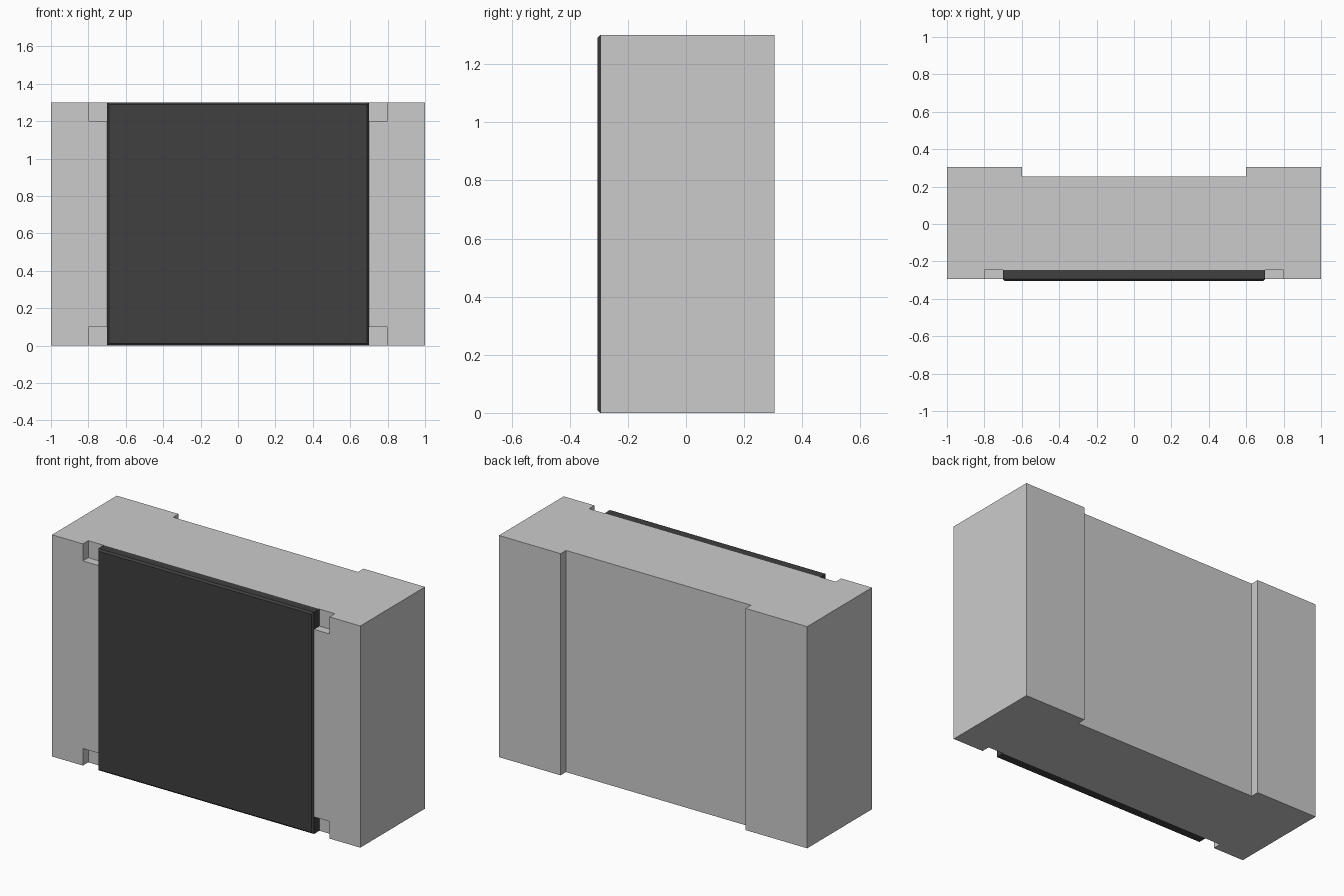
import bpy, bmesh

if "Cube" in bpy.data.objects:
    bpy.data.objects.remove(bpy.data.objects["Cube"])


def finish(name, bm):
    bmesh.ops.recalc_face_normals(bm, faces=bm.faces)
    mesh = bpy.data.meshes.new(name)
    bm.to_mesh(mesh)
    bm.free()
    obj = bpy.data.objects.new(name, mesh)
    bpy.context.collection.objects.link(obj)
    return obj


def add_box(bm, lo, hi):
    verts = bmesh.ops.create_cube(bm, size=1)["verts"]
    for v in verts:
        for i in range(3):
            v.co[i] = hi[i] if v.co[i] > 0 else lo[i]


H = 1.3
BACK, BACK_IN, FRONT, FRONT_IN = 0.305, 0.255, -0.295, -0.245

# Chip body: plan profile with raised end terminals, extruded upward
half = [(0.7, FRONT_IN), (0.7, FRONT), (1, FRONT), (1, BACK), (0.6, BACK), (0.6, BACK_IN)]
profile = half + [(-x, y) for x, y in reversed(half)]
bm = bmesh.new()
face = bm.faces.new([bm.verts.new((x, y, 0)) for x, y in profile])
ext = bmesh.ops.extrude_face_region(bm, geom=[face])["geom"]
bmesh.ops.translate(bm, vec=(0, 0, H), verts=[g for g in ext if isinstance(g, bmesh.types.BMVert)])
body = finish("chip_body", bm)

# Notches in the four inner corners of the front terminals
bm = bmesh.new()
for s in (-1, 1):
    for z0, z1 in ((-0.1, 0.1), (H - 0.1, H + 0.1)):
        x0, x1 = sorted((s * 0.65, s * 0.8))
        add_box(bm, (x0, -0.4, z0), (x1, FRONT_IN, z1))
cutter = finish("notch_cutter", bm)
cutter.hide_render = True
mod = body.modifiers.new("notches", "BOOLEAN")
mod.operation = "DIFFERENCE"
mod.solver = "EXACT"
mod.object = cutter
bpy.context.view_layer.objects.active = body
bpy.ops.object.modifier_apply(modifier=mod.name)
bpy.data.objects.remove(cutter)

# Dark coating on the front, chamfered around its front face
bm = bmesh.new()
add_box(bm, (-0.7, -0.305, 0), (0.7, FRONT_IN, H))
front_edges = [e for e in bm.edges if all(v.co.y < -0.3 for v in e.verts)]
bmesh.ops.bevel(bm, geom=front_edges, offset=0.01, segments=1, affect="EDGES")
coating = finish("front_coating", bm)
mat = bpy.data.materials.new("dark_coating")
mat.diffuse_color = (0.05, 0.05, 0.05, 1)
mat.use_nodes = True
mat.node_tree.nodes["Principled BSDF"].inputs["Base Color"].default_value = mat.diffuse_color
coating.data.materials.append(mat)
